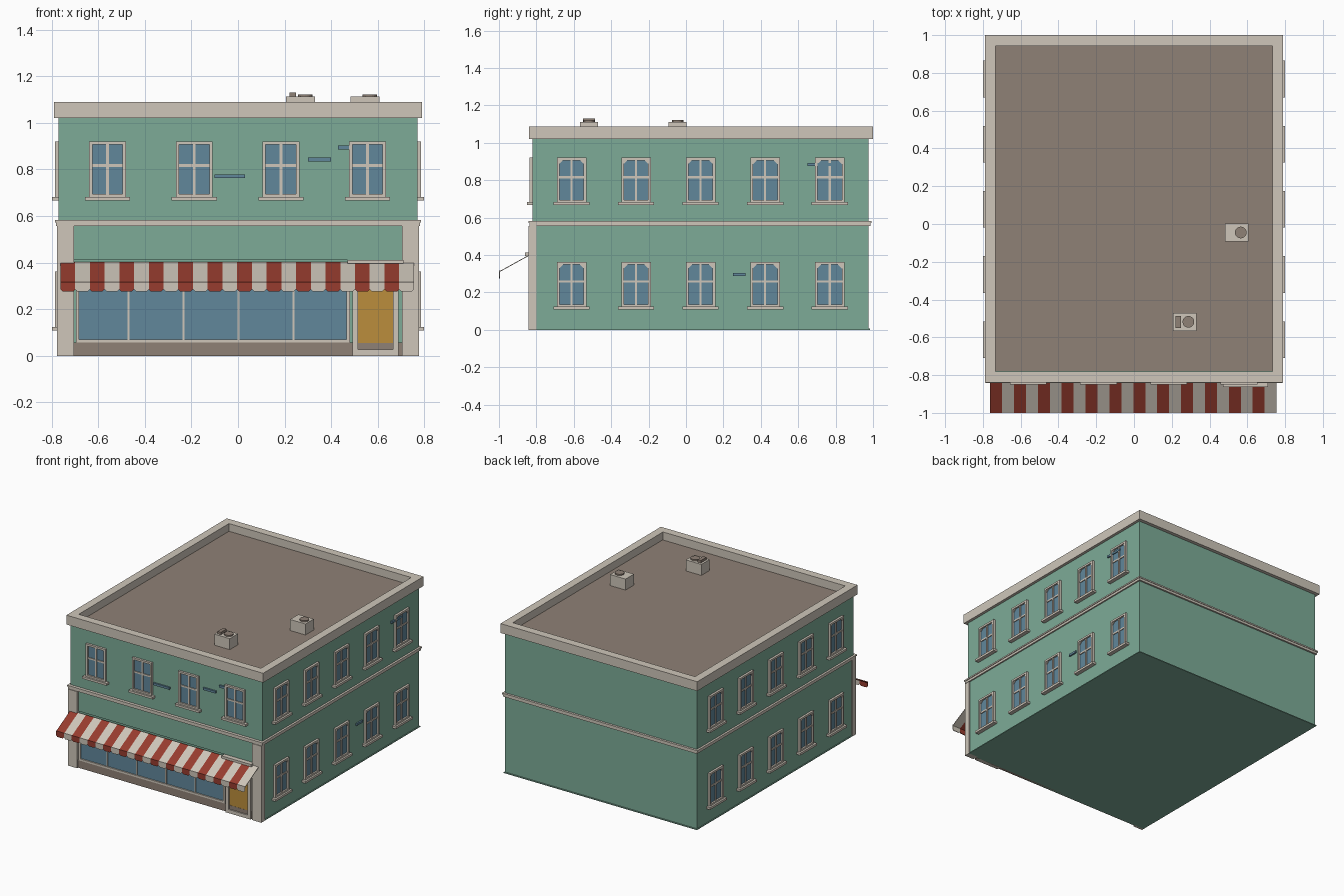
import bpy, bmesh
from math import radians
from mathutils import Vector

if "Cube" in bpy.data.objects:
    bpy.data.objects.remove(bpy.data.objects["Cube"], do_unlink=True)


def material(name, r, g, b):
    m = bpy.data.materials.new(name)
    m.use_nodes = True
    m.diffuse_color = (r, g, b, 1)
    m.node_tree.nodes["Principled BSDF"].inputs["Base Color"].default_value = (r, g, b, 1)
    return m


GREEN = material("green wall", 0.205, 0.41, 0.31)
TRIM = material("stone trim", 0.62, 0.565, 0.49)
GLASS = material("blue glass", 0.12, 0.245, 0.33)
BROWN = material("roof brown", 0.275, 0.22, 0.18)
RED = material("awning red", 0.31, 0.045, 0.028)
GOLD = material("door gold", 0.5, 0.27, 0.045)


class Part:
    """Collects boxes, prisms and discs into one named object."""

    def __init__(self, name, *mats):
        self.name, self.mats, self.bm = name, mats, bmesh.new()

    def box(self, x, y, z, mat=0):
        verts = bmesh.ops.create_cube(self.bm, size=1)["verts"]
        for v in verts:
            v.co = Vector([(a + b) / 2 + c * (b - a) for (a, b), c in zip((x, y, z), v.co)])
        for f in {f for v in verts for f in v.link_faces}:
            f.material_index = mat
        return self

    def prism(self, points, push, mat=0):
        face = self.bm.faces.new([self.bm.verts.new(p) for p in points])
        face.material_index = mat
        out = bmesh.ops.extrude_face_region(self.bm, geom=[face], use_keep_orig=True)["geom"]
        for g in out:
            if isinstance(g, bmesh.types.BMVert):
                g.co += Vector(push)
        return self

    def disc(self, x, y, z0, z1, radius, mat=0):
        verts = bmesh.ops.create_cone(self.bm, cap_ends=True, segments=20, radius1=radius,
                                      radius2=radius, depth=z1 - z0)["verts"]
        bmesh.ops.translate(self.bm, verts=verts, vec=(x, y, (z0 + z1) / 2))
        for f in {f for v in verts for f in v.link_faces}:
            f.material_index = mat
        return self

    def mesh(self):
        bmesh.ops.recalc_face_normals(self.bm, faces=self.bm.faces)
        me = bpy.data.meshes.new(self.name)
        self.bm.to_mesh(me)
        self.bm.free()
        for m in self.mats:
            me.materials.append(m)
        return me

    def done(self):
        return place(self.name, self.mesh())


def place(name, mesh, loc=(0, 0, 0), turn=0):
    ob = bpy.data.objects.new(name, mesh)
    ob.location, ob.rotation_euler.z = loc, radians(turn)
    bpy.context.collection.objects.link(ob)
    return ob


SIDE, FRONT, BACK = 0.77, -0.82, 0.975


def ring(part, x, y0, y1, z, width):
    """Rectangular band made of four butted boxes."""
    for s in (-1, 1):
        part.box(sorted((s * x, s * (x - width))), (y0, y1), z)
    part.box((width - x, x - width), (y0, y0 + width), z)
    part.box((width - x, x - width), (y1 - width, y1), z)
    return part


# Main walls, roof and surrounding bands
Part("walls", GREEN).box((-SIDE, SIDE), (FRONT, BACK), (0, 1.025)).done()
Part("base_lip", GREEN).box((-0.776, 0.776), (-0.826, 0.983), (0, 0.006)).done()
Part("roof_deck", BROWN).box((-0.735, 0.735), (-0.778, 0.942), (1.02, 1.032)).done()
ring(Part("parapet", TRIM), 0.79, -0.84, 1.0, (1.02, 1.088), 0.058).done()
ring(Part("middle_band", TRIM), 0.78, -0.838, 0.987, (0.556, 0.572), 0.05).done()
ring(Part("middle_band_cap", TRIM), 0.785, -0.842, 0.991, (0.572, 0.582), 0.05).done()


# Sash window, facing -y, with its wall plane at y = 0
def window_mesh(name, chamfer):
    w, h, b, d = 0.079, 0.24, 0.014, -0.016
    p = Part(name, TRIM, GLASS)
    p.box((-w + b, w - b), (-0.004, 0.004), (b, h - b), 1)
    for s in (-1, 1):
        p.box(sorted((s * w, s * (w - b))), (d, 0), (0, h))
        if chamfer:
            x, z = s * (w - b), h - b
            p.prism([(x, -0.011, z), (x - s * 0.02, -0.011, z), (x, -0.011, z - 0.02)], (0, 0.01, 0))
    for z in (0, h - b):
        p.box((b - w, w - b), (d, 0), (z, z + b))
    p.box((-0.006, 0.006), (-0.01, 0), (b, h - b))
    p.box((b - w, w - b), (-0.0095, 0), (0.13, 0.142))
    p.box((-0.097, 0.097), (-0.029, 0), (-0.014, 0.002))
    return p.mesh()


front_window = window_mesh("front_window", False)
side_window = window_mesh("side_window", True)
for i in range(4):
    place(f"front_window_{i + 1}", front_window, (-0.56 + 0.372 * i, FRONT, 0.68))
for i in range(5):
    for level, z in (("lower", 0.122), ("upper", 0.68)):
        for side, s in (("left", 1), ("right", -1)):
            place(f"{side}_{level}_window_{i + 1}", side_window,
                  (s * SIDE, -0.612 + 0.345 * i, z), s * 90)

# Shopfront: pilasters, fascia, plinth
for side, s in (("left", 1), ("right", -1)):
    Part(side + "_pilaster", TRIM).box(sorted((s * 0.703, s * 0.777)), (-0.842, -0.8), (0, 0.556)).done()
Part("fascia", GREEN).box((-0.703, 0.703), (-0.828, -0.81), (0.41, 0.556)).done()
Part("plinth", BROWN).box((-0.703, 0.703), (-0.83, -0.81), (0, 0.057)).done()

# Display window with mullions
display = Part("display_window", TRIM, GLASS)
display.box((-0.685, 0.47), (-0.826, -0.81), (0.06, 0.38), 1)
for x in (-0.689, 0.473):
    display.box((x - 0.007, x + 0.007), (-0.835, -0.81), (0.057, 0.39))
for i in range(4):
    x = -0.47 + 0.236 * i
    display.box((x - 0.004, x + 0.004), (-0.832, -0.81), (0.07, 0.38))
for z in (0.057, 0.378):
    display.box((-0.682, 0.466), (-0.835, -0.81), (z, z + 0.014))
display.done()

# Door with frame and head moulding
door = Part("door", TRIM, GOLD, BROWN)
door.box((0.515, 0.665), (-0.832, -0.81), (0.055, 0.35), 1)
door.box((0.515, 0.665), (-0.833, -0.81), (0.026, 0.055), 2)
for x in (0.491, 0.665):
    door.box((x, x + 0.024), (-0.842, -0.81), (0, 0.39))
door.box((0.515, 0.665), (-0.842, -0.81), (0, 0.026))
door.box((0.515, 0.665), (-0.842, -0.81), (0.35, 0.39))
door.box((0.47, 0.71), (-0.862, -0.81), (0.395, 0.412))
door.done()

# Striped awning: sloping sheet with clipped flaps along the front
awning = Part("awning", RED, TRIM)
COUNT, START, STEP = 24, -0.762, 0.0632
for i in range(COUNT):
    a, b, m = START + STEP * i, START + STEP * (i + 1), i % 2
    awning.prism([(a, -0.835, 0.403), (b, -0.835, 0.403), (b, -0.996, 0.314), (a, -0.996, 0.314)],
                 (0, 0, -0.005), m)
    c = 0.01
    awning.prism([(a, -1, 0.317), (b, -1, 0.317), (b, -1, 0.275 + c), (b - c, -1, 0.275),
                  (a + c, -1, 0.275), (a, -1, 0.275 + c)], (0, 0.005, 0), m)
awning.done()

# Small blue ledges on the walls
ledges = Part("wall_ledges", GLASS)
for x0, x1, z in ((-0.1, 0.03, 0.762), (0.3, 0.4, 0.834), (0.43, 0.478, 0.886), (0.075, 0.14, 0.18)):
    ledges.box((x0, x1), (-0.832, -0.815), (z, z + 0.016))
for y0, y1, z in ((0.65, 0.78, 0.876), (0.25, 0.318, 0.288)):
    ledges.box((0.765, 0.781), (y0, y1), (z, z + 0.015))
ledges.done()

# Rooftop units
for name, x, y in (("front_roof_unit", 0.268, -0.518), ("rear_roof_unit", 0.545, -0.045)):
    unit = Part(name, TRIM, BROWN)
    unit.box((x - 0.062, x + 0.062), (y - 0.048, y + 0.048), (1.03, 1.112))
    unit.disc(x + 0.02, y, 1.11, 1.121, 0.031, 1)
    if name.startswith("front"):
        unit.box((x - 0.047, x - 0.02), (y - 0.032, y + 0.032), (1.11, 1.13), 1)
    unit.done()
